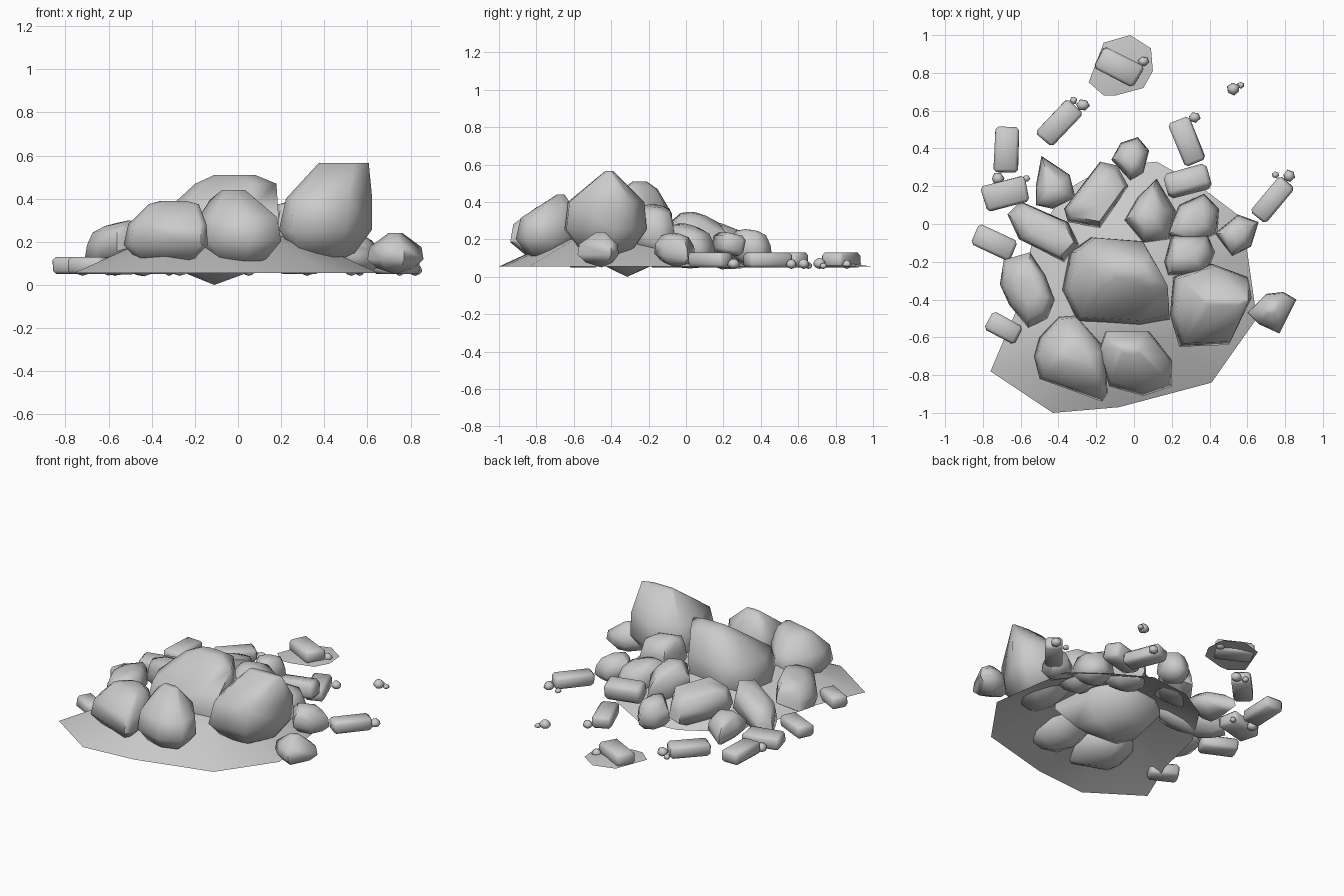
import bpy, bmesh, math, random
from mathutils import Vector

if "Cube" in bpy.data.objects:
    bpy.data.objects.remove(bpy.data.objects["Cube"])

random.seed(4)
HEAP = Vector((-.05, -.3))


def finish(bm, name, angle=40):
    bmesh.ops.recalc_face_normals(bm, faces=bm.faces)
    me = bpy.data.meshes.new(name)
    bm.to_mesh(me)
    bm.free()
    ob = bpy.data.objects.new(name, me)
    bpy.context.collection.objects.link(ob)
    bpy.ops.object.select_all(action='DESELECT')
    ob.select_set(True)
    bpy.context.view_layer.objects.active = ob
    bpy.ops.object.shade_smooth_by_angle(angle=math.radians(angle))
    return ob


def rock(name, pts, z0, z1, peak=None, top=(0.55, 0.55), tilt=0.0, crown=0.08):
    """Convex boulder: plan outline swept through rings to an off-centre crown, leaning off the heap."""
    c = Vector((sum(p[0] for p in pts), sum(p[1] for p in pts))) / len(pts)
    peak = Vector(peak) if peak else c
    out = (c - HEAP).normalized() * tilt
    h = z1 - z0
    bm = bmesh.new()
    tx, ty = top
    rings = ((c, 0, 0, 0), (c, .65, .65, .14), (c, 1, 1, .36), (c.lerp(peak, .2), .93, .93, .66),
             (peak, tx, ty, 1 - crown), (peak, tx * .5, ty * .4, 1))
    for o, sx, sy, f in rings:
        for x, y in pts if sx else pts[:1]:
            p = Vector((o.x + (x - c.x) * sx, o.y + (y - c.y) * sy))
            bm.verts.new((*p, max(.035 if tilt else 0, z0 + f * h - out.dot(p - c))))
    res = bmesh.ops.convex_hull(bm, input=bm.verts)
    junk = {g for g in res["geom_interior"] + res["geom_unused"] if isinstance(g, bmesh.types.BMVert)}
    bmesh.ops.delete(bm, geom=list(junk), context='VERTS')
    bmesh.ops.dissolve_limit(bm, angle_limit=0.03, verts=bm.verts, edges=bm.edges)
    finish(bm, name, 62)


def mound(name, pts, levels, peak, z_peak):
    """Open-bottomed ground sheet rising to a low peak."""
    bm = bmesh.new()
    p = Vector(peak)
    rings = [[bm.verts.new((*p.lerp(Vector(q), s), z)) for q in pts] for s, z in levels]
    n = len(pts)
    for a, b in zip(rings, rings[1:]):
        for i in range(n):
            j = (i + 1) % n
            bm.faces.new((a[i], a[j], b[j], b[i]))
    tip = bm.verts.new((*p, z_peak))
    for i in range(n):
        bm.faces.new((rings[-1][i], rings[-1][(i + 1) % n], tip))
    finish(bm, name)


def brick(name, x, y, length, width, rot, z0=0.05, z1=0.13, lean=0):
    """Chipped block lying flat."""
    bm = bmesh.new()
    bmesh.ops.create_cube(bm, size=1)
    for v in bm.verts:
        v.co.x *= length * random.uniform(0.94, 1.03)
        v.co.y *= width * random.uniform(0.94, 1.03)
        v.co.z *= z1 - z0
    bmesh.ops.bevel(bm, geom=bm.edges[:], offset=min(width, z1 - z0) * 0.2, segments=1,
                    affect='EDGES', profile=0.5)
    ob = finish(bm, name, 50)
    ob.location = (x, y, (z0 + z1) / 2)
    ob.rotation_euler = (math.radians(lean), 0, math.radians(rot))


# Ground sheets
mound("ground_mound", [(-.76, -.78), (-.43, -1), (-.08, -.97), (.41, -.84), (.65, -.5), (.6, -.15),
                       (.56, .04), (.35, .2), (.12, .33), (-.15, .3), (-.36, .18), (-.54, -.1),
                       (-.62, -.45)], [(1, .055), (.55, .2)], HEAP, .28)
mound("ground_patch", [(-.24, .75), (-.16, .96), (-.02, 1), (.09, .93), (.1, .81), (.05, .72),
                       (-.1, .68), (-.16, .68)], [(1, .055)], (-.06, .84), .075)

# Main boulders
rock("boulder_centre", [(-.23, -.07), (.04, -.09), (.12, -.29), (.19, -.51), (.03, -.54),
                        (-.31, -.52), (-.38, -.35), (-.34, -.15)], 0.0, .51, (-.02, -.25), (.66, .4))
rock("boulder_right", [(.21, -.28), (.41, -.21), (.6, -.28), (.62, -.39), (.5, -.64), (.24, -.65),
                       (.19, -.48)], .08, .565, (.485, -.41), (.54, .1), crown=0)
rock("boulder_front_left", [(-.5, -.6), (-.4, -.49), (-.31, -.48), (-.15, -.66), (-.14, -.9),
                            (-.17, -.94), (-.5, -.82), (-.53, -.7)], .07, .39, (-.3, -.7), (.6, .4),
     crown=.05)
rock("boulder_front", [(-.15, -.57), (.08, -.57), (.2, -.72), (.2, -.86), (.05, -.91), (-.13, -.86),
                       (-.19, -.68)], .07, .44, (-.02, -.67), (.55, .3), crown=.12)

# Medium rocks
rock("rock_left_front", [(-.69, -.19), (-.55, -.15), (-.47, -.27), (-.42, -.4), (-.46, -.5),
                         (-.56, -.55), (-.66, -.43), (-.71, -.32)], .09, .285, top=(.75, .75), tilt=.25)
rock("rock_left", [(-.67, .05), (-.6, .12), (-.35, .01), (-.29, -.11), (-.37, -.2), (-.61, -.08)],
     .05, .25, top=(.85, .8), tilt=.25)
rock("rock_back_left", [(-.37, .08), (-.18, .33), (-.09, .31), (-.03, .2), (-.18, -.02), (-.35, .01)],
     .08, .29, top=(.85, .8), tilt=.25)
rock("rock_back", [(-.05, .02), (.02, .14), (.12, .24), (.22, .07), (.19, -.08), (.05, -.1)],
     .09, .34, (.08, .06), (.6, .6), tilt=.25)
rock("rock_back_right", [(.17, -.06), (.24, .1), (.37, .16), (.45, .08), (.44, -.05), (.3, -.11)],
     .06, .27, top=(.75, .75), tilt=.25)
rock("rock_right_upper", [(.16, -.2), (.2, -.06), (.39, -.06), (.43, -.15), (.38, -.27), (.18, -.27)],
     .1, .38, top=(.8, .75), tilt=.15)
rock("rock_right_side", [(.43, -.05), (.55, .05), (.66, .01), (.62, -.12), (.52, -.17)],
     .05, .23, top=(.65, .65), tilt=.15)
rock("rock_far_right", [(.6, -.47), (.7, -.37), (.79, -.36), (.86, -.4), (.77, -.58), (.66, -.53)],
     .05, .24, top=(.5, .5), crown=.15)
rock("rock_far_left", [(-.52, .2), (-.49, .36), (-.34, .26), (-.31, .14), (-.43, .08), (-.52, .1)],
     .04, .2, top=(.55, .55), tilt=.15)
rock("rock_far_back", [(-.12, .34), (-.07, .43), (.02, .46), (.08, .39), (.05, .27), (-.02, .23)],
     .05, .25, top=(.7, .7), tilt=.15)

# Flat bricks scattered around: x, y, length, width, rotation
for i, b in enumerate([(-.74, -.1, .23, .12, -25), (-.69, -.55, .18, .11, -28),
                       (-.675, .395, .24, .13, 88), (-.395, .535, .25, .12, 46),
                       (-.08, .83, .24, .13, -27), (.28, .435, .25, .12, -68),
                       (.735, .13, .25, .11, 50), (-.68, .16, .24, .14, 14)]):
    brick(f"brick_{i + 1}", *b)
brick("brick_raised", .28, .225, .24, .13, 15, .12, .23, -12)

# Pebbles: x, y, radius
for i, (x, y, r) in enumerate([(-.72, .24, .035), (-.57, .24, .02), (-.32, .655, .022),
                               (-.27, .63, .034), (.05, .86, .03), (.32, .565, .032),
                               (.75, .26, .02), (.82, .255, .034), (.525, .715, .036),
                               (.565, .735, .02)]):
    pts = [(x + r * random.uniform(.85, 1.1) * math.cos(a * math.tau / 6 + i),
            y + r * random.uniform(.8, 1) * math.sin(a * math.tau / 6 + i)) for a in range(6)]
    rock(f"pebble_{i + 1}", pts, .042, .042 + 1.6 * r)
